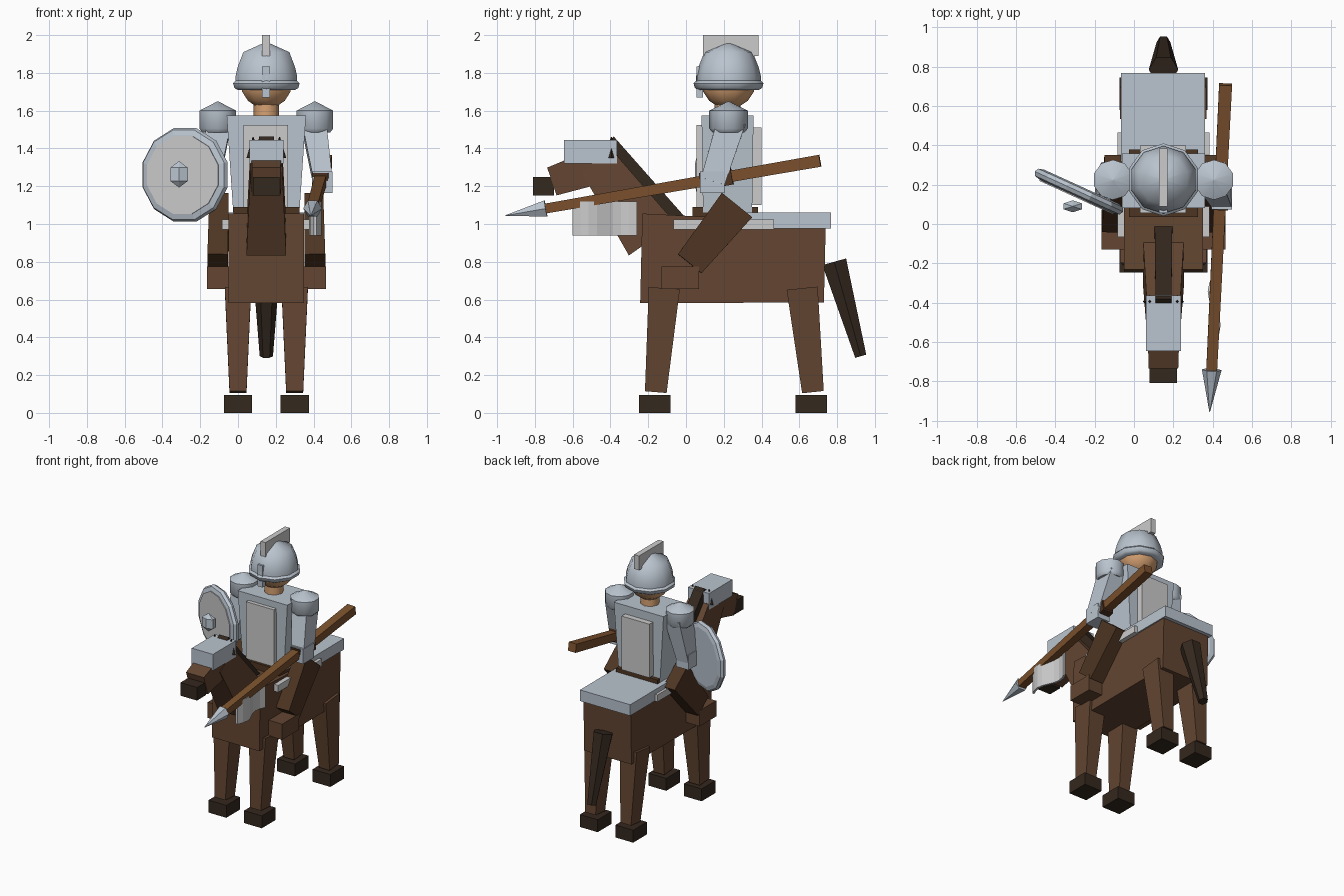
import bpy, bmesh, math
from mathutils import Vector, Matrix

if "Cube" in bpy.data.objects:
    bpy.data.objects.remove(bpy.data.objects["Cube"])

CX = 0.15  # centre line of horse and rider


def mat(name, c):
    m = bpy.data.materials.new(name)
    m.diffuse_color = (*c, 1)
    m.use_nodes = True
    m.node_tree.nodes["Principled BSDF"].inputs["Base Color"].default_value = m.diffuse_color
    return m


COAT = mat("coat", (.125, .06, .031))
DARK = mat("dark_hair", (.034, .021, .013))
WOOD = mat("wood", (.195, .08, .026))
SKIN = mat("skin", (.68, .36, .17))
STEEL = mat("steel", (.49, .55, .62))
CLOTH = mat("leather", (.076, .035, .016))


def finish(name, bm, m=None):
    bmesh.ops.recalc_face_normals(bm, faces=bm.faces[:])
    me = bpy.data.meshes.new(name)
    bm.to_mesh(me)
    bm.free()
    if m:
        me.materials.append(m)
    ob = bpy.data.objects.new(name, me)
    bpy.context.collection.objects.link(ob)
    return ob


def smooth(ob, deg=50):
    # round parts: smooth shading, sharp edges kept
    ob.data.shade_smooth()
    ob.data.set_sharp_from_angle(angle=math.radians(deg))


def loft(name, rings, m):
    bm = bmesh.new()
    rs = [[bm.verts.new(p) for p in r] for r in rings]
    n = len(rs[0])
    for a, b in zip(rs, rs[1:]):
        for i in range(n):
            j = (i + 1) % n
            bm.faces.new((a[i], a[j], b[j], b[i]))
    bm.faces.new(rs[0][::-1])
    bm.faces.new(rs[-1])
    return finish(name, bm, m)


def box(name, x, y, z, m=None):
    c = [(x[0], y[0]), (x[1], y[0]), (x[1], y[1]), (x[0], y[1])]
    return loft(name, [[(*p, h) for p in c] for h in z], m)


def frame(p0, p1):
    # cross-section axes: u stays close to x, v is perpendicular
    d = (Vector(p1) - Vector(p0)).normalized()
    u = Vector((1, 0, 0))
    u = (u - d * u.dot(d)).normalized()
    return u, d.cross(u)


def prism(name, p0, p1, s0, s1, m=None):
    # tapered four-sided bar, s = (width, depth) at each end
    u, v = frame(p0, p1)
    rings = [[Vector(p) + u * (a * s[0] / 2) + v * (b * s[1] / 2)
              for a, b in ((-1, -1), (1, -1), (1, 1), (-1, 1))]
             for p, s in ((p0, s0), (p1, s1))]
    return loft(name, rings, m)


def cone(name, p0, p1, r0, r1, n, m=None):
    u, v = frame(p0, p1)
    rings = [[Vector(p) + (u * math.cos(t) + v * math.sin(t)) * r
              for t in (2 * math.pi * i / n for i in range(n))]
             for p, r in ((p0, r0), (p1, r1))]
    return loft(name, rings, m)


def lathe(name, centre, prof, n, m=None, rot=None):
    # profile of (radius, height) turned about the local z axis
    mw = Matrix.Translation(centre) @ (rot or Matrix())
    rings = [[mw @ Vector((r * math.cos(t), r * math.sin(t), h))
              for t in (2 * math.pi * (i + .5) / n for i in range(n))]
             for r, h in prof]
    return loft(name, rings, m)


def ball(name, centre, scale, seg, rings, m=None):
    bm = bmesh.new()
    bmesh.ops.create_uvsphere(bm, u_segments=seg, v_segments=rings, radius=1)
    bmesh.ops.transform(bm, verts=bm.verts[:], matrix=Matrix.Translation(centre)
                        @ Matrix.Diagonal((*scale, 1)))
    return finish(name, bm, m)


# horse body, neck and head
prism("horse_body", (CX, -.237, .818), (CX, .735, .795), (.4, .475), (.4, .42), COAT)
prism("horse_neck", (CX, -.18, .92), (CX, -.47, 1.33), (.21, .3), (.17, .2), COAT)
prism("horse_head", (CX, -.71, 1.225), (CX, -.40, 1.33), (.15, .155), (.17, .2), COAT)
box("muzzle", (.08, .22), (-.81, -.70), (1.15, 1.25), DARK)
prism("mane", (CX, -.035, .995), (CX, -.42, 1.43), (.09, .1), (.08, .1), DARK)
cone("tail", (CX, .785, .80), (CX, .925, .30), .075, .035, 6, DARK)

# horse legs, hooves and ears
for side, s in (("left", -1), ("right", 1)):
    x = CX + s * .15
    for nm, yt, yb in (("front", -.115, -.16), ("hind", .615, .672)):
        prism(f"{nm}_leg_{side}", (x, yt, .66), (x, yb, .11), (.14, .165), (.09, .115), COAT)
        yh = -.165 if nm == "front" else .663
        box(f"{nm}_hoof_{side}", (x - .075, x + .075), (yh - .083, yh + .083), (0, .095), DARK)
    cone(f"ear_{side}", (CX + s * .07, -.395, 1.35), (CX + s * .07, -.395, 1.46), .035, .003, 4, DARK)

# horse armour and saddle
box("horse_face_plate", (.06, .24), (-.645, -.365), (1.32, 1.445), STEEL)
box("rump_plate", (-.065, .36), (.2, .767), (.975, 1.06), STEEL)
box("saddle_cloth", (-.085, .385), (-.065, .465), (.972, 1.025))
box("saddle", (-.025, .325), (.035, .38), (1.02, 1.09), CLOTH)

# rider torso and head
prism("torso", (CX, .22, 1.06), (CX, .22, 1.575), (.35, .26), (.42, .275), STEEL)
box("chest_plate", (.03, .265), (.055, .12), (1.09, 1.525))
box("back_plate", (.03, .265), (.32, .40), (1.1, 1.51))
smooth(cone("neck", (CX, .22, 1.55), (CX, .22, 1.68), .068, .068, 8, SKIN))
smooth(ball("head", (CX, .225, 1.755), (.145, .145, .145), 10, 8, SKIN))

# helmet
smooth(lathe("helmet_dome", (CX, .225, 0),
             [(.17, 1.735), (.172, 1.78), (.16, 1.83), (.128, 1.91), (.004, 1.963)], 10, STEEL), 60)
smooth(lathe("helmet_brim", (CX, .225, 0),
             [(.16, 1.71), (.178, 1.72), (.185, 1.745), (.165, 1.765)], 10, STEEL))
box("helmet_crest", (.128, .17), (.09, .385), (1.89, 2.0))
box("nose_guard", (.128, .17), (.055, .09), (1.67, 1.835), STEEL)

# rider limbs
for side, s in (("left", -1), ("right", 1)):
    x = CX + s * .257
    smooth(lathe(f"shoulder_{side}", (x, .225, 0),
                 [(.085, 1.485), (.102, 1.505), (.102, 1.6), (.005, 1.648)], 10, STEEL))
    yh = .14 if s > 0 else .19
    prism(f"arm_{side}", (CX + s * .25, .24, 1.54), (CX + s * .3, yh, 1.22), (.13, .15), (.1, .13), STEEL)
    xh = CX + s * .297
    box(f"hand_{side}", (xh - .052, xh + .052), (yh - .065, yh + .065), (1.165, 1.278), STEEL)
    prism(f"thigh_{side}", (x - s * .006, .27, 1.10), (x, .02, .79), (.10, .206), (.11, .16), CLOTH)
    xf = CX + s * .252
    box(f"foot_{side}", (xf - .063, xf + .063), (-.13, .07), (.655, .775), COAT)

# lance
A, B = Vector((.466, .71, 1.335)), Vector((.385, -.955, 1.045))


def on(t):
    return A.lerp(B, t)


prism("lance_shaft", on(0), on(.89), (.066, .064), (.055, .052), WOOD)
prism("lance_grip", on(.28), on(.38), (.085, .09), (.085, .09), CLOTH)
cone("lance_tip", on(.872), on(1), .05, .002, 6, STEEL)

# waving pennant under the lance
outline = [(.408 + .025 * math.sin((i / 8) * 2 * math.pi + math.pi), -.26 - .34 * i / 8) for i in range(9)]
strip = [(x - .008, y) for x, y in outline] + [(x + .008, y) for x, y in reversed(outline)]
loft("pennant", [[(*p, z) for p in strip] for z in (.94, 1.12)], None)

# shield
tilt = Matrix.Rotation(math.radians(-24.5), 4, 'Z') @ Matrix.Rotation(math.pi / 2, 4, 'X')
centre = (-.28, .165, 1.26)
lathe("shield", centre, [(.215, -.028), (.245, -.02), (.256, 0), (.245, .02), (.215, .028)], 12, STEEL, tilt)
lathe("shield_face", centre, [(.213, -.02), (.213, .034)], 12, None, tilt)
ball("shield_boss", (-.312, .09, 1.263), (.062, .035, .07), 6, 3, STEEL)
